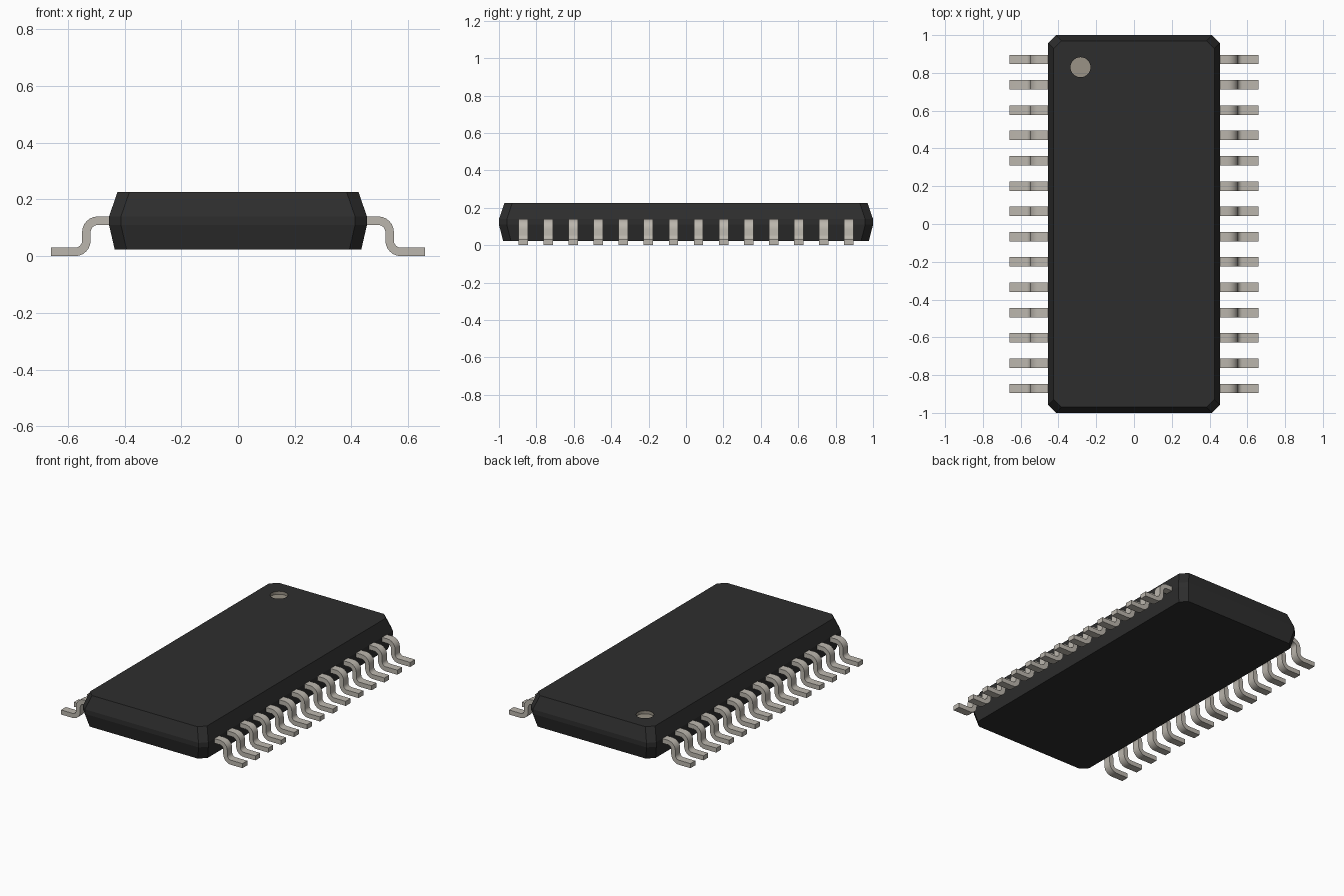
import bpy, bmesh
from math import sin, cos, radians, pi
from mathutils import Matrix

cube = bpy.data.objects.get("Cube")
if cube:
    bpy.data.objects.remove(cube, do_unlink=True)


def material(name, rgb):
    m = bpy.data.materials.new(name)
    m.use_nodes = True
    m.diffuse_color = (*rgb, 1)
    m.node_tree.nodes["Principled BSDF"].inputs["Base Color"].default_value = (*rgb, 1)
    return m


black = material("black plastic", (0.027, 0.027, 0.027))
silver = material("tinned metal", (0.50, 0.47, 0.42))
marker = material("marker grey", (0.32, 0.29, 0.24))


def add_object(name, bm, mats):
    bmesh.ops.recalc_face_normals(bm, faces=bm.faces)
    mesh = bpy.data.meshes.new(name)
    bm.to_mesh(mesh)
    bm.free()
    for m in mats:
        mesh.materials.append(m)
    ob = bpy.data.objects.new(name, mesh)
    bpy.context.collection.objects.link(ob)
    return ob


def activate(ob):
    bpy.ops.object.select_all(action='DESELECT')
    ob.select_set(True)
    bpy.context.view_layer.objects.active = ob


def skin(bm, rings):
    """Join equal rings of points with quads and cap both ends."""
    rings = [[bm.verts.new(p) for p in ring] for ring in rings]
    for a, b in zip(rings, rings[1:]):
        for i in range(len(a)):
            j = (i + 1) % len(a)
            bm.faces.new((a[i], a[j], b[j], b[i]))
    bm.faces.new(rings[0][::-1])
    bm.faces.new(rings[-1])


# Body: chamfered rectangle, widest at the belt where the leads come out
def chamfered(x, y, z, c=0.042):
    return [(x, c - y, z), (x, y - c, z), (x - c, y, z), (c - x, y, z),
            (-x, y - c, z), (-x, c - y, z), (c - x, -y, z), (x - c, -y, z)]


TOP = 0.227
bm = bmesh.new()
skin(bm, [chamfered(0.435, 0.978, 0.023), chamfered(0.455, 1.0, 0.11),
          chamfered(0.455, 1.0, 0.14), chamfered(0.425, 0.97, TOP)])
body = add_object("body", bm, [black, marker])

# Pin-one dimple, cut into the top
DOT_X, DOT_Y, DOT_R, DEPTH = -0.283, 0.83, 0.053, 0.02
bm = bmesh.new()
bmesh.ops.create_cone(bm, cap_ends=True, segments=32, radius1=DOT_R, radius2=DOT_R,
                      depth=2 * DEPTH, matrix=Matrix.Translation((DOT_X, DOT_Y, TOP)))
cutter = add_object("dimple_cutter", bm, [])
cut = body.modifiers.new("dimple", 'BOOLEAN')
cut.operation, cut.solver, cut.object = 'DIFFERENCE', 'EXACT', cutter
activate(body)
bpy.ops.object.modifier_apply(modifier=cut.name)
bpy.data.objects.remove(cutter, do_unlink=True)
for f in body.data.polygons:
    near = all((body.data.vertices[v].co.xy - Matrix.Translation((DOT_X, DOT_Y, 0)).translation.xy).length
               < DOT_R * 1.05 for v in f.vertices)
    f.material_index = 1 if near else 0

# Gull-wing lead: flat strip swept along an S-shaped centre line
HALF_T, HALF_W, BEND, STEPS = 0.015, 0.025, 0.04, 6
path = [(0.44, 0.125, 90)]
for cx, cz, start, turn in ((0.495, 0.085, 90, -90), (0.575, 0.055, 180, 90)):
    for i in range(STEPS + 1):
        a = start + turn * i / STEPS
        normal = a if turn < 0 else a + 180
        path.append((cx + BEND * cos(radians(a)), cz + BEND * sin(radians(a)), normal))
path.append((0.66, 0.015, 90))

rings = []
for x, z, n in path:
    dx, dz = HALF_T * cos(radians(n)), HALF_T * sin(radians(n))
    rings.append([(x + s * dx, w * HALF_W, z + s * dz)
                  for s, w in ((1, 1), (1, -1), (-1, -1), (-1, 1))])
bm = bmesh.new()
skin(bm, rings)
lead = add_object("lead_left_1", bm, [silver])
activate(lead)
bpy.ops.object.shade_smooth_by_angle(angle=radians(30))

# Fourteen leads down each side, sharing one mesh
COUNT, PITCH = 14, 0.134
for side, turn in (("left", 0), ("right", pi)):
    for i in range(COUNT):
        if side == "left" and i == 0:
            ob = lead
        else:
            ob = bpy.data.objects.new(f"lead_{side}_{i + 1}", lead.data)
            bpy.context.collection.objects.link(ob)
        ob.location.y = (i - (COUNT - 1) / 2) * PITCH
        ob.rotation_euler.z = turn
